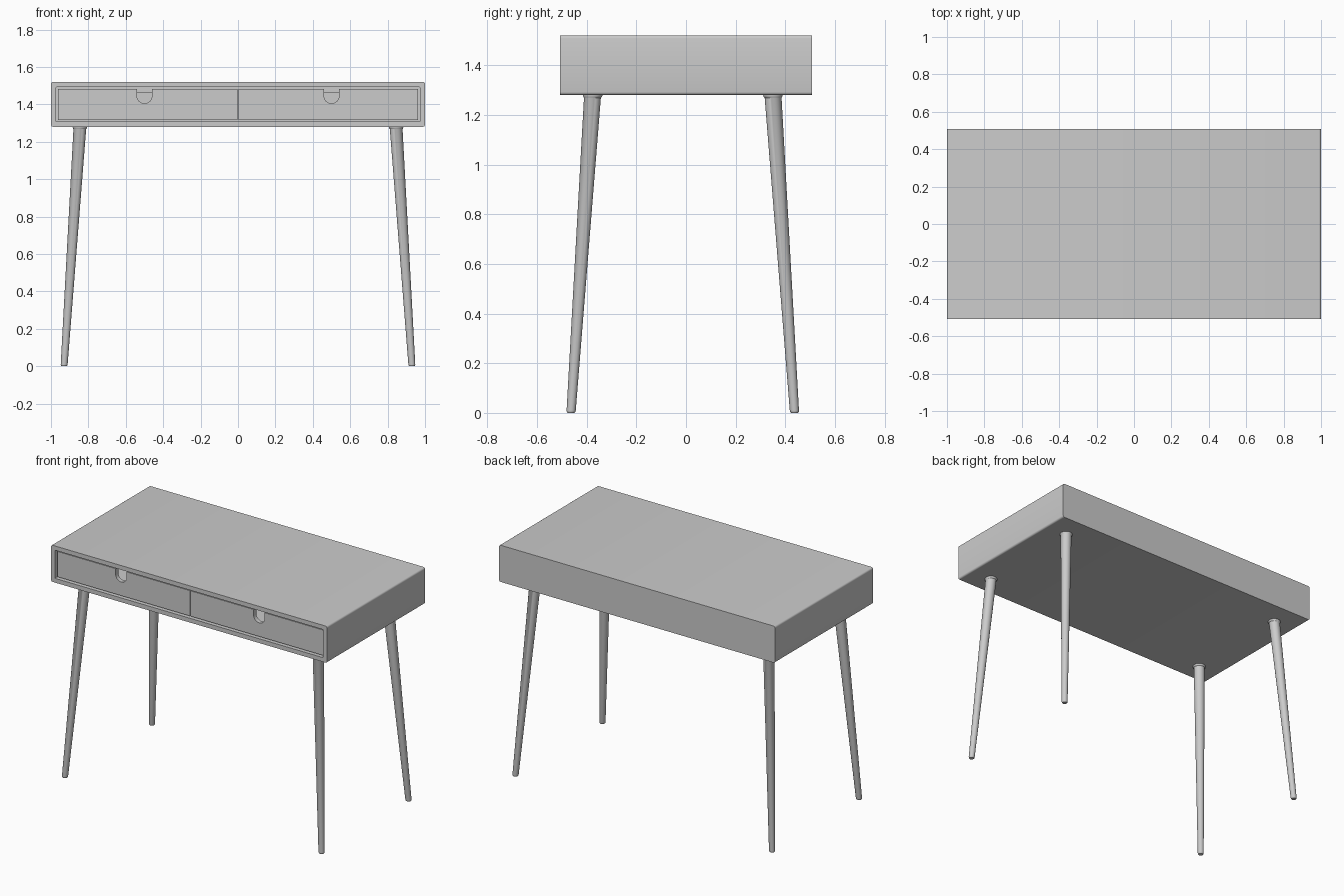
import bpy, bmesh
from math import pi, sin, cos

if "Cube" in bpy.data.objects:
    bpy.data.objects.remove(bpy.data.objects["Cube"])


def finish(name, bm):
    bmesh.ops.recalc_face_normals(bm, faces=bm.faces)
    mesh = bpy.data.meshes.new(name)
    bm.to_mesh(mesh)
    bm.free()
    ob = bpy.data.objects.new(name, mesh)
    bpy.context.collection.objects.link(ob)
    bpy.ops.object.select_all(action='DESELECT')
    ob.select_set(True)
    bpy.context.view_layer.objects.active = ob
    bpy.ops.object.shade_smooth_by_angle(angle=pi / 5)
    return ob


def loft(name, rings):
    """Skin a list of equal-length point rings and cap both ends."""
    bm = bmesh.new()
    rows = [[bm.verts.new(p) for p in ring] for ring in rings]
    n = len(rows[0])
    for a, b in zip(rows, rows[1:]):
        for i in range(n):
            j = (i + 1) % n
            bm.faces.new((a[i], a[j], b[j], b[i]))
    bm.faces.new(rows[0])
    bm.faces.new(rows[-1])
    return finish(name, bm)


def rounded_rect(x, z0, z1, r, y, seg=4):
    pts = []
    for q, (cx, cz) in enumerate(((x - r, z1 - r), (r - x, z1 - r),
                                  (r - x, z0 + r), (x - r, z0 + r))):
        for k in range(seg + 1):
            a = pi / 2 * (q + k / seg)
            pts.append((cx + r * cos(a), y, cz + r * sin(a)))
    return pts


def rect(x0, x1, y0, y1, z):
    return [(x0, y0, z), (x1, y0, z), (x1, y1, z), (x0, y1, z)]


def circle(cx, cy, z, r, n=32):
    return [(cx + r * cos(2 * pi * i / n), cy + r * sin(2 * pi * i / n), z)
            for i in range(n)]


# Case: rounded tube open at the front, closed at the back
BOTTOM, TOP, FRONT, BACK = 1.28, 1.52, -0.507, 0.507
loft("case", [
    rounded_rect(1.0, BOTTOM, TOP, 0.012, BACK),
    rounded_rect(1.0, BOTTOM, TOP, 0.012, FRONT),
    rounded_rect(0.972, BOTTOM + 0.028, TOP - 0.028, 0.003, FRONT),
    rounded_rect(0.972, BOTTOM + 0.028, TOP - 0.028, 0.003, BACK - 0.03),
])

# Drawers: notched front panel with an open tray behind
Z0, Z1, NOTCH_R, NOTCH_Z = 1.316, 1.482, 0.04, 1.445
for side, s in (("left", -1), ("right", 1)):
    outline = [(0.003, Z1), (0.003, Z0), (0.962, Z0), (0.962, Z1), (0.5 + NOTCH_R, Z1)]
    outline += [(0.5 + NOTCH_R * cos(a), NOTCH_Z - NOTCH_R * sin(a))
                for a in (pi * k / 16 for k in range(17))]
    outline.append((0.5 - NOTCH_R, Z1))
    loft(side + "_drawer_front",
         [[(s * x, y, z) for x, z in outline] for y in (-0.495, -0.467)])

    x0, x1 = sorted((s * 0.012, s * 0.95))
    y0, y1, t, rim = -0.467, 0.45, 0.018, 1.465
    bm_rings = [
        rect(x0, x1, y0, y1, Z0 + 0.004),
        rect(x0, x1, y0, y1, NOTCH_Z - NOTCH_R - 0.01),
        rect(x0 + t, x1 - t, y0 + t, y1 - t, NOTCH_Z - NOTCH_R - 0.01),
        rect(x0 + t, x1 - t, y0 + t, y1 - t, Z0 + 0.02),
    ]
    # Sides and back rise to the rim, the tray front stays below the notch
    for ring in bm_rings[1:3]:
        for i in (2, 3):
            ring[i] = (ring[i][0], ring[i][1], rim)
    loft(side + "_drawer_tray", bm_rings)

# Legs: splayed, tapered, with a collar under the case and a softened foot
TOP_C, FOOT_C = (0.845, 0.363), (0.93, 0.45)
PROFILE = [(0.0, 0.014), (0.003, 0.017), (0.01, 0.0185), (1.268, 0.034)]
for depth, sy in (("front", -1), ("back", 1)):
    for side, sx in (("left", -1), ("right", 1)):
        rings = []
        for z, r in PROFILE:
            t = z / BOTTOM
            cx = FOOT_C[0] + (TOP_C[0] - FOOT_C[0]) * t
            cy = FOOT_C[1] + (TOP_C[1] - FOOT_C[1]) * t
            rings.append(circle(sx * cx, sy * cy - 0.013, z, r))
        tx, ty = sx * TOP_C[0], sy * TOP_C[1] - 0.013
        rings += [circle(tx, ty, 1.270, 0.036), circle(tx, ty, 1.277, 0.039),
                  circle(tx, ty, 1.282, 0.039)]
        loft(f"{depth}_{side}_leg", rings)
